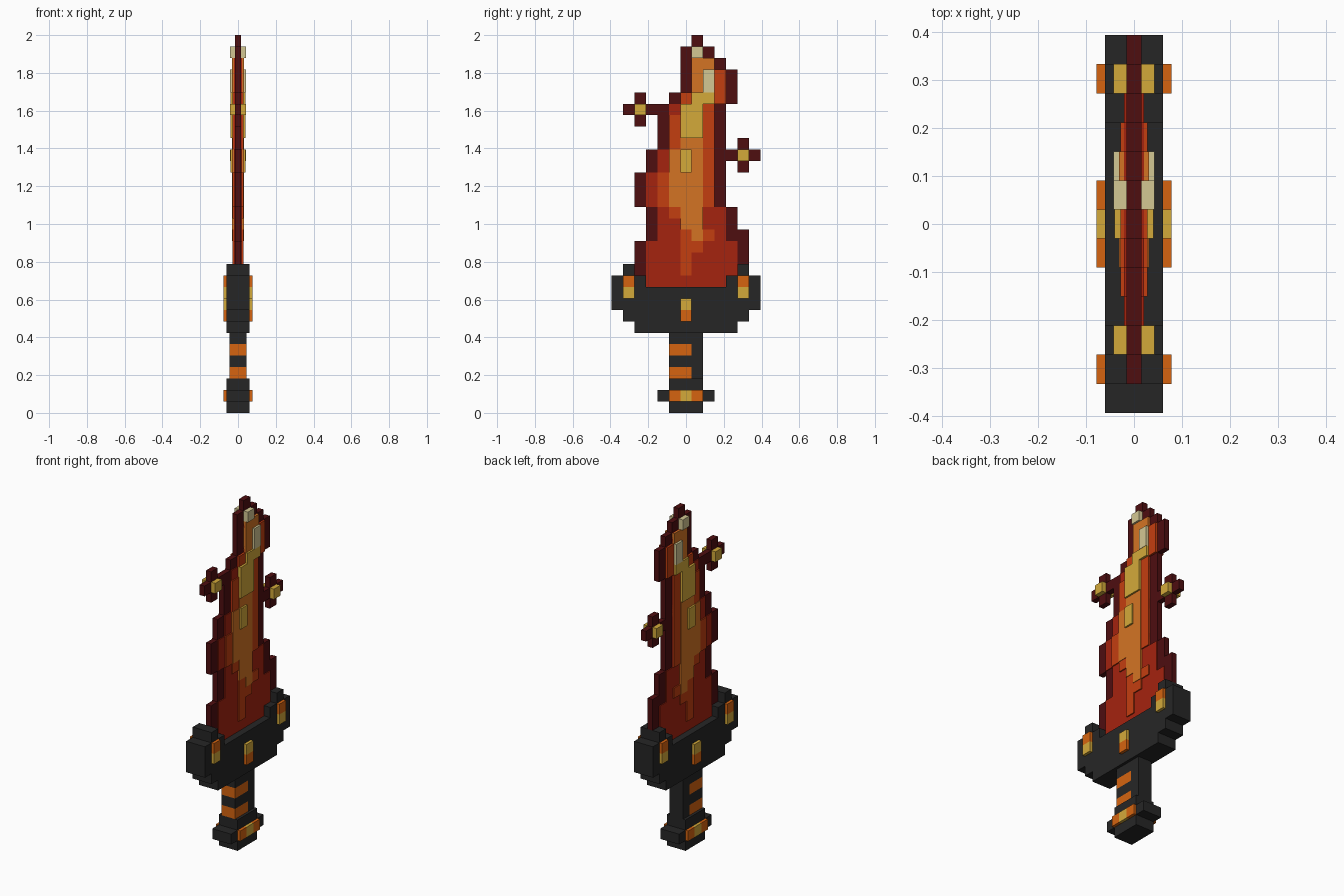
import bpy, bmesh

if "Cube" in bpy.data.objects:
    bpy.data.objects.remove(bpy.data.objects["Cube"])

CELL = 2 / 33          # the model sits on a 13 x 33 cell grid in the y-z plane


def material(name, r, g, b):
    m = bpy.data.materials.new(name)
    lin = [(c / 255 / 12.92 if c < 11 else ((c / 255 + 0.055) / 1.055) ** 2.4) for c in (r, g, b)]
    m.diffuse_color = (*lin, 1)
    m.use_nodes = True
    m.node_tree.nodes["Principled BSDF"].inputs["Base Color"].default_value = m.diffuse_color
    return m


MAROON = material("maroon", 78, 14, 16)
RED = material("deep red", 165, 35, 15)
EMBER = material("ember red", 196, 62, 16)
AMBER = material("amber", 212, 116, 36)
YELLOW = material("gold yellow", 212, 170, 58)
CREAM = material("cream", 212, 200, 148)
ORANGE = material("bright orange", 214, 100, 16)
GREY = material("charcoal", 38, 38, 38)


def cells(*blocks):
    """Blocks are (first column, last column, first row, last row)."""
    return {(c, r) for c0, c1, r0, r1 in blocks
            for c in range(c0, c1 + 1) for r in range(r0, r1 + 1)}


def slab(name, mat, half, *blocks):
    """Pixel outline in the y-z plane, extruded from x = -half to x = half."""
    bm = bmesh.new()
    verts = {}

    def corner(c, r):
        if (c, r) not in verts:
            verts[c, r] = bm.verts.new((-half, (c - 6.5) * CELL, r * CELL))
        return verts[c, r]

    for c, r in sorted(cells(*blocks)):
        bm.faces.new([corner(c, r), corner(c, r + 1), corner(c + 1, r + 1), corner(c + 1, r)])
    ext = bmesh.ops.extrude_face_region(bm, geom=bm.faces[:], use_keep_orig=True)
    moved = [g for g in ext["geom"] if isinstance(g, bmesh.types.BMVert)]
    bmesh.ops.translate(bm, verts=moved, vec=(2 * half, 0, 0))
    bmesh.ops.recalc_face_normals(bm, faces=bm.faces[:])
    me = bpy.data.meshes.new(name)
    bm.to_mesh(me)
    bm.free()
    me.materials.append(mat)
    ob = bpy.data.objects.new(name, me)
    bpy.context.collection.objects.link(ob)
    return ob


# Blade: nested flame layers, each hotter one thicker than the last
slab("blade_edge", MAROON, 0.016,
     (7, 7, 32, 32), (6, 8, 31, 31), (6, 9, 30, 30), (6, 10, 28, 29), (5, 10, 27, 27),
     (4, 9, 23, 26), (3, 9, 21, 22), (2, 9, 18, 20), (3, 10, 15, 17), (11, 11, 13, 15),
     (2, 10, 12, 14), (3, 9, 11, 11))
slab("blade_red_flame", RED, 0.021,
     (7, 9, 27, 29), (7, 8, 30, 30), (6, 8, 27, 27), (5, 8, 23, 26), (4, 8, 21, 22),
     (3, 8, 18, 20), (4, 9, 15, 17), (3, 10, 12, 14), (3, 9, 11, 11))
slab("blade_ember_flame", EMBER, 0.028,
     (9, 9, 27, 29), (6, 6, 27, 27), (5, 5, 23, 25), (8, 8, 23, 26), (4, 4, 18, 20),
     (8, 8, 18, 22), (5, 5, 17, 17), (8, 8, 15, 15), (6, 6, 12, 15), (7, 7, 14, 14))
slab("blade_amber_flame", AMBER, 0.031,
     (7, 8, 30, 30), (7, 7, 28, 29), (6, 7, 23, 23), (5, 7, 18, 22),
     (6, 7, 16, 17), (7, 7, 15, 15))
slab("blade_yellow_core", YELLOW, 0.041,
     (7, 8, 27, 27), (6, 7, 24, 26), (6, 6, 21, 22))
slab("blade_cream_tip", CREAM, 0.043, (8, 8, 28, 29), (7, 7, 31, 31))

# Cross-shaped sparks on either side of the blade
for side, col, row in (("left", 2, 26), ("right", 11, 22)):
    slab(f"{side}_spark", MAROON, 0.016,
         (col - 1, col + 1, row, row), (col, col, row - 1, row + 1))
    slab(f"{side}_spark_core", YELLOW, 0.043, (col, col, row, row))

# Guard with stepped, upturned ends
slab("guard", GREY, 0.061,
     (1, 1, 12, 12), (11, 11, 12, 12), (0, 2, 11, 11), (10, 12, 11, 11),
     (0, 12, 9, 10), (1, 11, 8, 8), (2, 10, 7, 7))

# Two-tone guard gems, showing on both faces
for side, col, orange_row, yellow_row in (("left", 1, 11, 10), ("right", 11, 11, 10),
                                          ("middle", 6, 8, 9)):
    slab(f"{side}_gem_orange", ORANGE, 0.078, (col, col, orange_row, orange_row))
    slab(f"{side}_gem_yellow", YELLOW, 0.078, (col, col, yellow_row, yellow_row))

# Grip with orange wraps around its front edge
slab("grip", GREY, 0.045, (5, 7, 6, 6), (5, 7, 4, 4), (7, 7, 3, 5))
for i, row in enumerate((3, 5)):
    slab(f"grip_wrap_{i + 1}", ORANGE, 0.045, (5, 6, row, row))

# Pommel and its band
slab("pommel", GREY, 0.061, (5, 7, 0, 2), (4, 8, 1, 1))
slab("pommel_band", ORANGE, 0.078, (5, 5, 1, 1), (7, 7, 1, 1))
slab("pommel_gem", YELLOW, 0.078, (6, 6, 1, 1))
